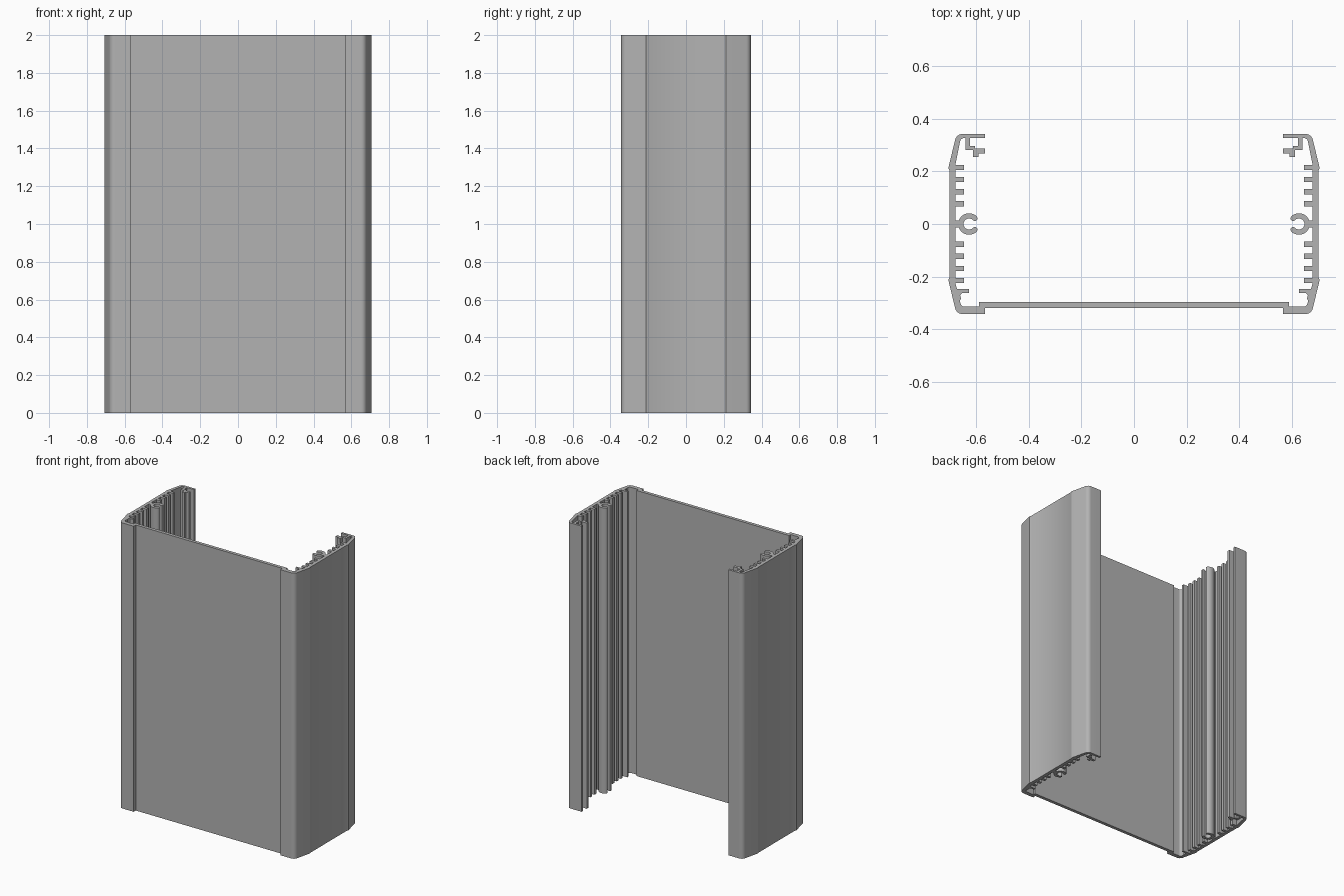
import bpy, bmesh
from math import sin, cos, radians

HEIGHT = 2.0
INNER = 0.68          # inner face of the side wall
BOSS_X = 0.628        # centre of the screw channel

cube = bpy.data.objects.get("Cube")
if cube:
    bpy.data.objects.remove(cube, do_unlink=True)


def arc(cx, cy, r, start, end, steps):
    """Points on an arc, angles in degrees."""
    angles = [radians(start + (end - start) * i / steps) for i in range(steps + 1)]
    return [(cx + r * cos(a), cy + r * sin(a)) for a in angles]


def fin(y):
    """Cooling fin on the inner wall, walked downwards."""
    return [(INNER, y + 0.01), (0.648, y + 0.01), (0.648, y - 0.01), (INNER, y - 0.01)]


def screw_channel():
    """Open C with rounded lips, joined to the wall by a short neck."""
    outer, inner, mouth = 0.041, 0.021, 136
    mid, lip = (outer + inner) / 2, (outer - inner) / 2
    top = arc(BOSS_X, 0, mid, mouth, mouth, 1)[0]
    low = (top[0], -top[1])
    path = [(INNER, 0.013)]
    path += arc(BOSS_X, 0, outer, 18, mouth, 14)
    path += arc(*top, lip, mouth, mouth + 180, 6)[1:-1]
    path += arc(BOSS_X, 0, inner, mouth, -mouth, 20)
    path += arc(*low, lip, 180 - mouth, 360 - mouth, 6)[1:-1]
    path += arc(BOSS_X, 0, outer, -mouth, -18, 14)
    return path + [(INNER, -0.013)]


# Outside of the right half: front panel, rebate, rounded corner, side, back flange
path = [(0, -0.32), (0.568, -0.32), (0.568, -0.343)]
path += arc(0.652, -0.313, 0.03, -90, -12, 8)
path += [(0.707, -0.212), (0.703, -0.205), (0.703, 0.205), (0.707, 0.212)]
path += arc(0.652, 0.313, 0.03, 12, 90, 8)
path += [(0.568, 0.343), (0.568, 0.327)]

# Stepped hook under the back flange
path += [(0.625, 0.327), (0.625, 0.296), (0.606, 0.296), (0.606, 0.287),
         (0.568, 0.287), (0.568, 0.268), (0.592, 0.268), (0.592, 0.256),
         (0.612, 0.256), (0.612, 0.281), (0.641, 0.281), (0.641, 0.327)]

# Inner wall with fins and screw channel
path += arc(0.648, 0.313, 0.014, 90, 12, 4)
fin_heights = [0.215, 0.169, 0.123, 0.077]
for y in fin_heights:
    path += fin(y)
path += screw_channel()
for y in reversed(fin_heights):
    path += fin(-y)

# Front ledge, inner corner and panel back
path += [(0.674, -0.247), (0.628, -0.247), (0.628, -0.262), (0.654, -0.262),
         (0.662, -0.272), (0.658, -0.284), (0.663, -0.292)]
path += arc(0.645, -0.299, 0.016, -5, -90, 4)
path += [(0.59, -0.315), (0.59, -0.297), (0, -0.297)]

# Mirror the half outline and extrude it
outline = path + [(-x, y) for x, y in reversed(path) if x > 0]
bm = bmesh.new()
base = bm.faces.new([bm.verts.new((x, y, 0)) for x, y in outline])
grown = bmesh.ops.extrude_face_region(bm, geom=[base], use_keep_orig=True)
top_verts = [g for g in grown["geom"] if isinstance(g, bmesh.types.BMVert)]
bmesh.ops.translate(bm, vec=(0, 0, HEIGHT), verts=top_verts)
bmesh.ops.recalc_face_normals(bm, faces=bm.faces)
bmesh.ops.triangulate(bm, faces=[f for f in bm.faces if len(f.verts) > 4])

mesh = bpy.data.meshes.new("enclosure_profile")
bm.to_mesh(mesh)
bm.free()
housing = bpy.data.objects.new("enclosure_profile", mesh)
bpy.context.collection.objects.link(housing)

# Plain aluminium grey
grey = bpy.data.materials.new("aluminium_grey")
grey.use_nodes = True
colour = (0.45, 0.45, 0.45, 1)
grey.diffuse_color = colour
grey.node_tree.nodes["Principled BSDF"].inputs["Base Color"].default_value = colour
mesh.materials.append(grey)

bpy.context.view_layer.objects.active = housing
housing.select_set(True)
bpy.ops.object.shade_smooth_by_angle(angle=radians(30))
